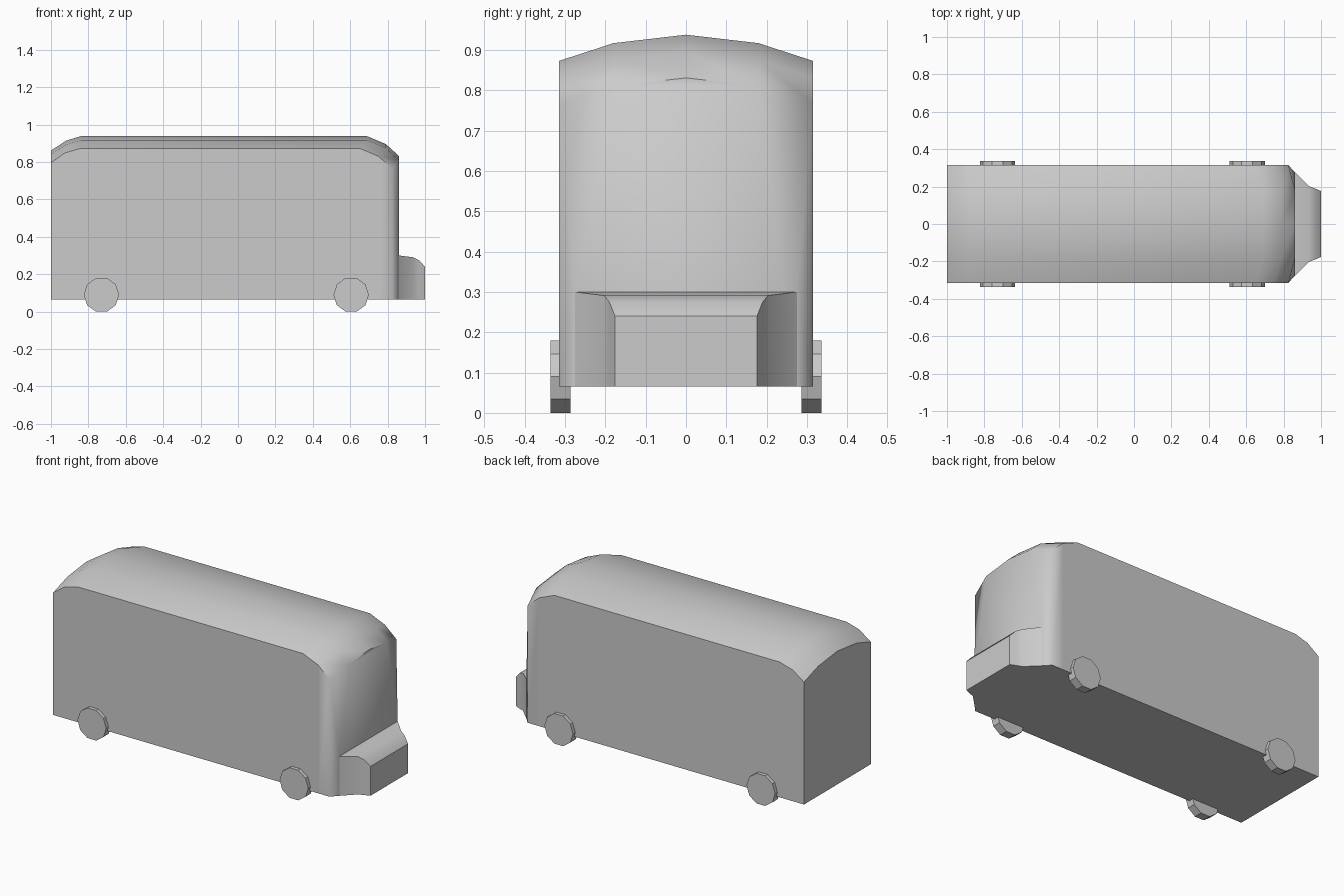
import bpy, bmesh, math

if "Cube" in bpy.data.objects:
    bpy.data.objects.remove(bpy.data.objects["Cube"])

FLOOR, W, MID = 0.065, 0.315, 0.18


def make_object(name, rings, build_extra, angle):
    """Loft open rings of points, then let build_extra close the ends."""
    bm = bmesh.new()
    rows = [[bm.verts.new(p) for p in ring] for ring in rings]
    for a, b in zip(rows, rows[1:]):
        for i in range(len(a) - 1):
            bm.faces.new((a[i], a[i + 1], b[i + 1], b[i]))
    build_extra(bm, rows)
    bmesh.ops.recalc_face_normals(bm, faces=bm.faces)
    mesh = bpy.data.meshes.new(name)
    bm.to_mesh(mesh)
    bm.free()
    ob = bpy.data.objects.new(name, mesh)
    bpy.context.collection.objects.link(ob)
    bpy.ops.object.select_all(action='DESELECT')
    ob.select_set(True)
    bpy.context.view_layer.objects.active = ob
    bpy.ops.object.shade_smooth_by_angle(angle=math.radians(angle))
    return ob


# Bus body: arched roof sections (side x, centre x, drop from full height)
stations = [(-1.0, -1.0, 0.077), (-0.925, -0.92, 0.024), (-0.84, -0.84, 0),
            (0.65, 0.69, 0), (0.75, 0.79, 0.042), (0.825, 0.862, 0.107)]
body_rings = []
for xs, xc, d in stations:
    body_rings.append([(xs, -W, FLOOR), (xs, -W, 0.873 - d), (xc, -MID, 0.917 - d),
                       (xc, 0, 0.938 - d), (xc, MID, 0.917 - d),
                       (xs, W, 0.873 - d), (xs, W, FLOOR)])


def close_body(bm, rows):
    bm.faces.new(rows[0])
    f = rows[-1]
    lo = [bm.verts.new((0.862, s * 0.275, FLOOR)) for s in (-1, 1)]
    hi = [bm.verts.new((0.862, s * 0.275, 0.3)) for s in (-1, 1)]
    # windscreen panel and slanted front corners
    bm.faces.new((lo[0], hi[0], f[2], f[3], f[4], hi[1], lo[1]))
    for bottom, top, inner, l, h in ((f[0], f[1], f[2], lo[0], hi[0]),
                                     (f[6], f[5], f[4], lo[1], hi[1])):
        bm.faces.new((bottom, l, h))
        bm.faces.new((bottom, h, top))
        bm.faces.new((top, h, inner))
    # underside
    bm.faces.new([r[0] for r in rows] + lo + [r[-1] for r in reversed(rows)])


make_object("bus_body", body_rings, close_body, 48)

# Short tapered hood
hood_rings = [[(x, -w, FLOOR), (x, -w, z), (x, w, z), (x, w, FLOOR)]
              for x, w, z in ((0.862, 0.275, 0.3), (0.935, 0.203, 0.291),
                              (0.968, 0.19, 0.275), (1.0, 0.176, 0.24))]


def close_hood(bm, rows):
    bm.faces.new(rows[-1])
    for a, b in zip(rows, rows[1:]):
        bm.faces.new((a[0], a[-1], b[-1], b[0]))


make_object("hood", hood_rings, close_hood, 35)

# Four ten-sided wheels
for end, x in (("rear", -0.73), ("front", 0.605)):
    for side, s in (("right", -1), ("left", 1)):
        bpy.ops.mesh.primitive_cylinder_add(
            vertices=10, radius=0.0946, depth=0.05,
            location=(x, s * 0.3115, 0.09), rotation=(math.pi / 2, math.radians(18), 0))
        wheel = bpy.context.object
        wheel.name = f"{end}_{side}_wheel"
